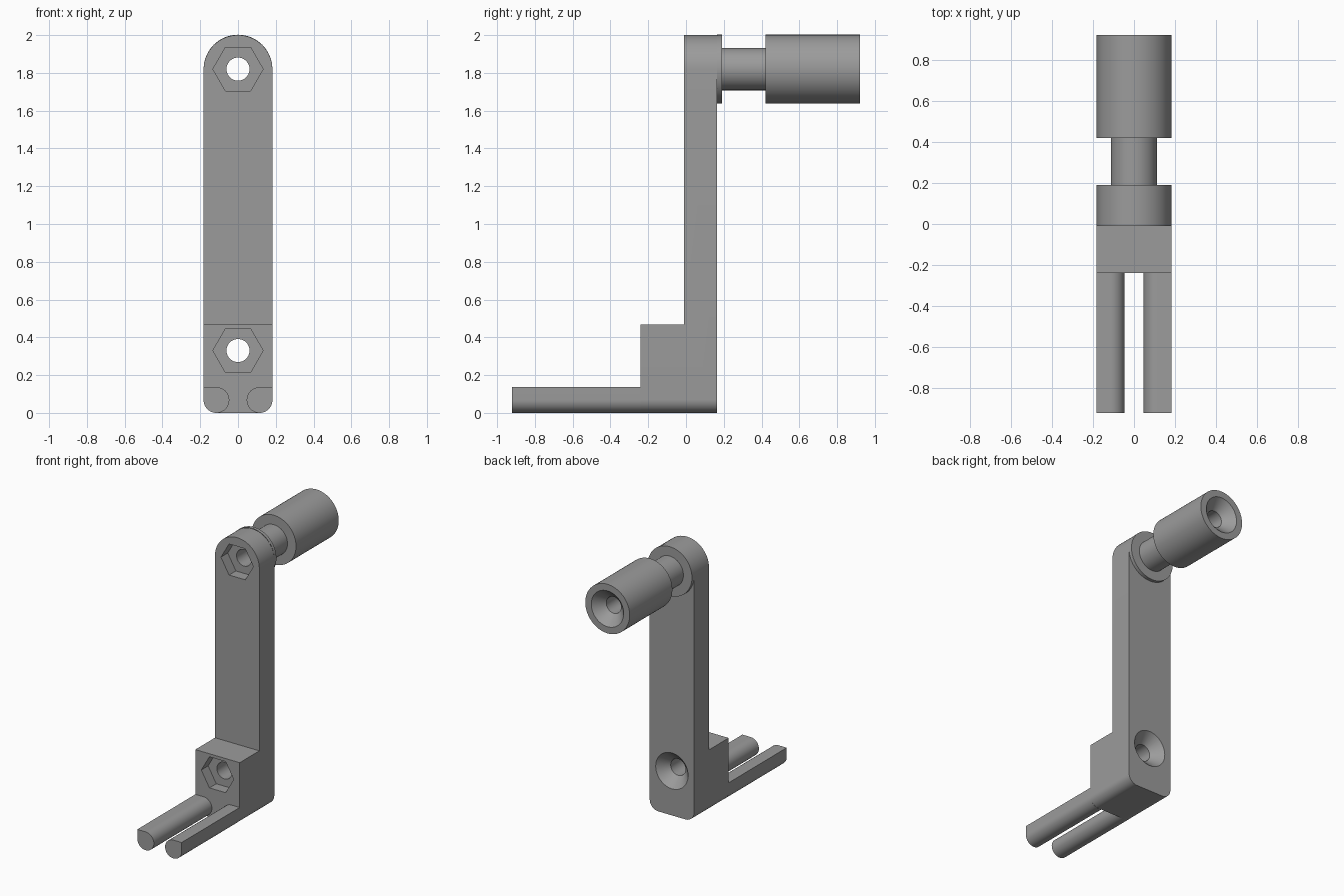
import bpy, bmesh, math

if "Cube" in bpy.data.objects:
    bpy.data.objects.remove(bpy.data.objects["Cube"])

grey = bpy.data.materials.new("plain grey")
grey.diffuse_color = (0.33, 0.33, 0.33, 1)
grey.use_nodes = True
grey.node_tree.nodes["Principled BSDF"].inputs["Base Color"].default_value = grey.diffuse_color
TOP_Z, LOW_Z = 1.82, 0.33      # heights of the two bolt axes
W, HOLE = 0.182, 0.061         # half width of the bracket, bolt hole radius


def finish(name, bm):
    bmesh.ops.recalc_face_normals(bm, faces=bm.faces)
    me = bpy.data.meshes.new(name)
    bm.to_mesh(me)
    bm.free()
    me.materials.append(grey)
    ob = bpy.data.objects.new(name, me)
    bpy.context.collection.objects.link(ob)
    return ob


def arc(cx, cz, r, a0, a1, n):
    """Points on an arc in the xz plane, angles in degrees."""
    return [(cx + r * math.cos(math.radians(a0 + (a1 - a0) * i / n)),
             cz + r * math.sin(math.radians(a0 + (a1 - a0) * i / n))) for i in range(n + 1)]


def extrude_y(name, pts, y0, y1):
    bm = bmesh.new()
    face = bm.faces.new([bm.verts.new((x, y0, z)) for x, z in pts])
    geo = bmesh.ops.extrude_face_region(bm, geom=[face])["geom"]
    bmesh.ops.translate(bm, vec=(0, y1 - y0, 0),
                        verts=[g for g in geo if isinstance(g, bmesh.types.BMVert)])
    return finish(name, bm)


def lathe_y(name, prof, z, caps=False, n=64):
    """Turn (radius, y) points about a y axis at height z."""
    bm = bmesh.new()
    rings = [[bm.verts.new((r * math.cos(2 * math.pi * i / n), y,
                            z + r * math.sin(2 * math.pi * i / n))) for i in range(n)]
             for r, y in prof]
    for a, b in zip(rings, rings[1:]):
        for i in range(n):
            j = (i + 1) % n
            bm.faces.new((a[i], a[j], b[j], b[i]))
    if caps:
        bm.faces.new(rings[0])
        bm.faces.new(rings[-1])
    return finish(name, bm)


def cut(ob, cutter):
    cutter.hide_render = True
    mod = ob.modifiers.new("cut", "BOOLEAN")
    mod.operation, mod.solver, mod.object = "DIFFERENCE", "EXACT", cutter
    bpy.context.view_layer.objects.active = ob
    bpy.ops.object.modifier_apply(modifier=mod.name)
    bpy.data.objects.remove(cutter)


def hexagon(z):
    return arc(0, z, 0.133, 0, 300, 5)


# Bracket: upright arm with rounded top, thick foot block left at the bottom
R = 0.07
outline = (arc(0, 2 - W, W, 0, 180, 32) + arc(-W + R, R, R, 180, 270, 12)
           + arc(W - R, R, R, 270, 360, 12))
bracket = extrude_y("bracket", outline, -0.24, 0.165)
cut(bracket, extrude_y("step_cutter", [(-1, 0.468), (1, 0.468), (1, 3), (-1, 3)], -1, -0.01))

# Nut pockets and bolt holes, with a countersink behind the lower one
cut(bracket, extrude_y("upper_nut_cutter", hexagon(TOP_Z), -0.1, 0.07))
cut(bracket, extrude_y("lower_nut_cutter", hexagon(LOW_Z), -0.4, -0.16))
cut(bracket, lathe_y("upper_bolt_cutter", [(HOLE, -0.5), (HOLE, 0.5)], TOP_Z, True))
cut(bracket, lathe_y("lower_bolt_cutter",
                     [(HOLE, -0.5), (HOLE, 0.092), (0.133, 0.165), (0.133, 0.3)], LOW_Z, True))

# Turned handle: collar, neck and grip, hollow with a countersunk end
handle = lathe_y("handle", [(W, 0.165), (W, 0.19), (0.112, 0.19), (0.112, 0.42), (W, 0.42),
                            (W, 0.92), (0.133, 0.92), (HOLE, 0.847), (HOLE, 0.165)], TOP_Z)

# Prongs: round rods with a square upper outer corner
parts = [bracket, handle]
r = 0.068
for side, s in (("left", -1), ("right", 1)):
    prof = [(W, 2 * r)] + arc(W - r, r, r, 90, 360, 36)
    parts.append(extrude_y(side + "_prong", [(s * x, z) for x, z in prof], -0.92, -0.24))

for ob in parts:
    bpy.ops.object.select_all(action="DESELECT")
    ob.select_set(True)
    bpy.context.view_layer.objects.active = ob
    bpy.ops.object.shade_smooth_by_angle(angle=math.radians(30))
